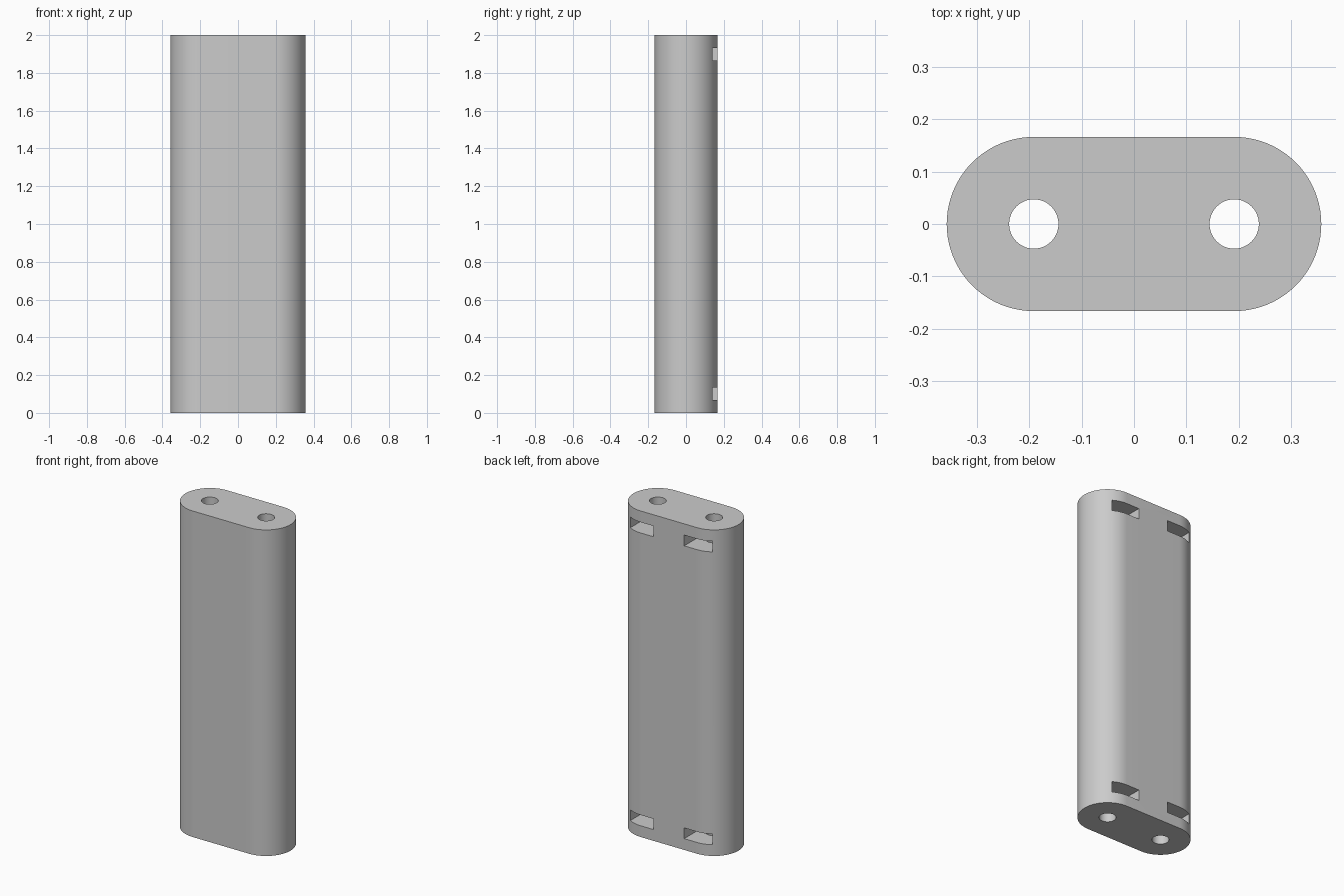
import bpy, bmesh
from math import sin, cos, pi, radians

cube = bpy.data.objects.get("Cube")
if cube:
    bpy.data.objects.remove(cube, do_unlink=True)

HEIGHT = 2.0
RADIUS = 0.166        # rounded ends
AXIS = 0.191          # bolt hole offset from the centre
HOLE = 0.047          # bolt hole radius
SLOT = 0.087          # half width of a nut slot
SLOT_H = 0.066
SLOT_Z = 0.102        # slot centre from either end

grey = bpy.data.materials.new("plain grey")
grey.use_nodes = True
colour = (0.6, 0.6, 0.6, 1)
grey.diffuse_color = colour
grey.node_tree.nodes["Principled BSDF"].inputs["Base Color"].default_value = colour


def arc(cx, r, start, sweep, steps):
    """Points on an arc around (cx, 0)."""
    return [(cx + r * cos(start + sweep * i / steps),
             r * sin(start + sweep * i / steps)) for i in range(steps + 1)]


def prism(name, outline, z0, z1):
    """Extrude a closed outline from z0 up to z1."""
    bm = bmesh.new()
    face = bm.faces.new([bm.verts.new((x, y, z0)) for x, y in outline])
    top = bmesh.ops.extrude_face_region(bm, geom=[face])["geom"]
    bmesh.ops.translate(bm, vec=(0, 0, z1 - z0),
                        verts=[v for v in top if isinstance(v, bmesh.types.BMVert)])
    bmesh.ops.recalc_face_normals(bm, faces=bm.faces)
    mesh = bpy.data.meshes.new(name)
    bm.to_mesh(mesh)
    bm.free()
    mesh.materials.append(grey)
    obj = bpy.data.objects.new(name, mesh)
    bpy.context.collection.objects.link(obj)
    return obj


# Body: a long bar with rounded ends
body = prism("spacer_body",
             arc(AXIS, RADIUS, -pi / 2, pi, 40) + arc(-AXIS, RADIUS, pi / 2, pi, 40),
             0, HEIGHT)

# Cutters: a through hole on each side, with a nut slot from the back near each end
cutters = []
for side, x in (("left", AXIS), ("right", -AXIS)):
    cutters.append(prism(f"{side}_hole_cutter", arc(x, HOLE, 0, 2 * pi, 48)[:-1],
                         -0.1, HEIGHT + 0.1))
    for end, z in (("lower", SLOT_Z), ("upper", HEIGHT - SLOT_Z)):
        box = [(x - SLOT, -SLOT), (x + SLOT, -SLOT), (x + SLOT, 0.3), (x - SLOT, 0.3)]
        cutters.append(prism(f"{side}_{end}_slot_cutter", box,
                             z - SLOT_H / 2, z + SLOT_H / 2))

bpy.ops.object.select_all(action="DESELECT")
body.select_set(True)
bpy.context.view_layer.objects.active = body
for cutter in cutters:
    cutter.hide_render = True
    mod = body.modifiers.new(cutter.name, "BOOLEAN")
    mod.operation = "DIFFERENCE"
    mod.solver = "EXACT"
    mod.object = cutter
    bpy.ops.object.modifier_apply(modifier=mod.name)
for cutter in cutters:
    bpy.data.objects.remove(cutter, do_unlink=True)

bpy.ops.object.shade_smooth_by_angle(angle=radians(30))
